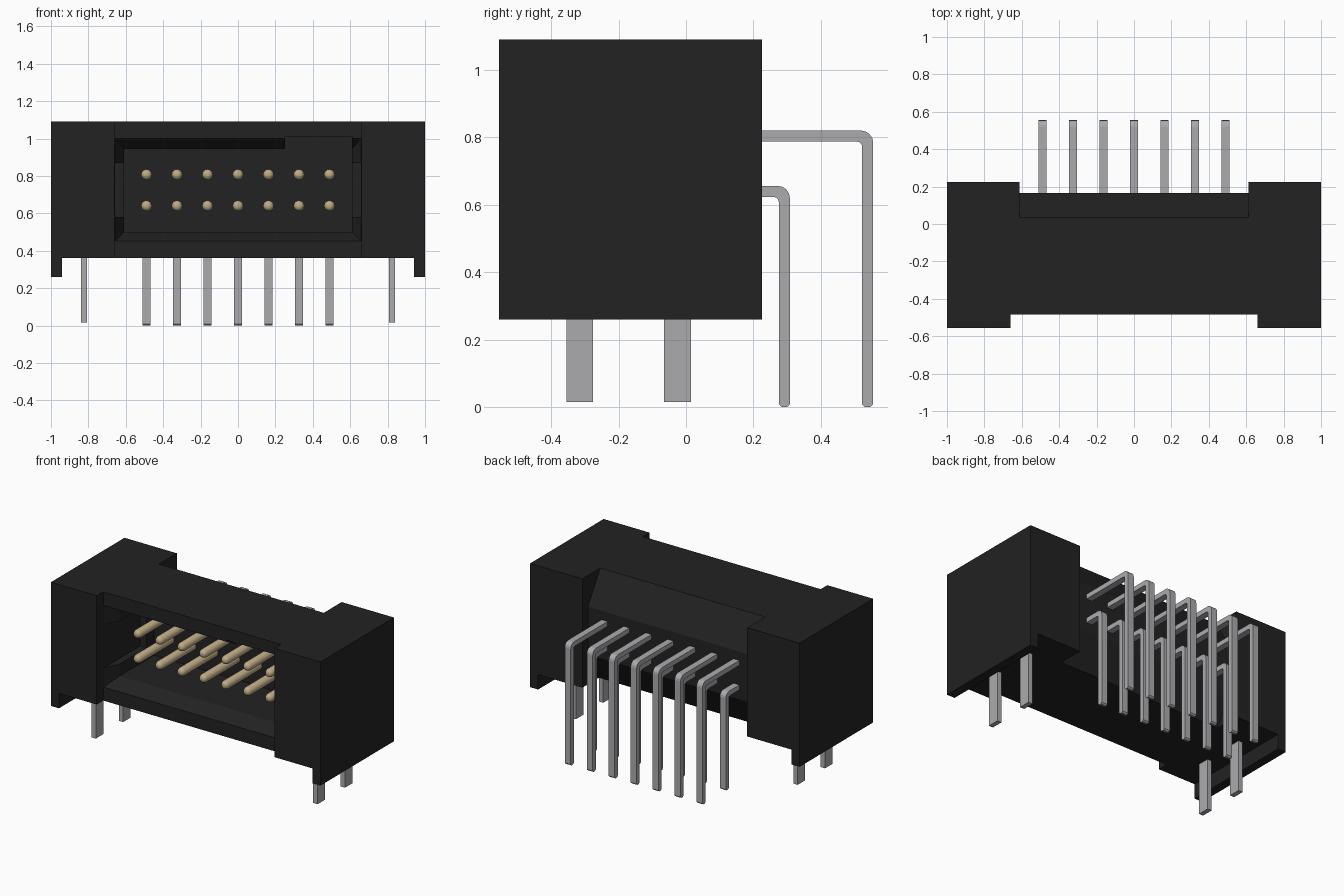
import bpy, bmesh, math

if "Cube" in bpy.data.objects:
    bpy.data.objects.remove(bpy.data.objects["Cube"])


def material(name, rgb):
    m = bpy.data.materials.new(name)
    m.diffuse_color = (*rgb, 1)
    m.use_nodes = True
    m.node_tree.nodes["Principled BSDF"].inputs["Base Color"].default_value = m.diffuse_color
    return m


BLACK = material("black plastic", (0.016, 0.016, 0.016))
GREY = material("tin grey", (0.41, 0.41, 0.43))
GOLD = material("pale gold", (0.52, 0.41, 0.24))


def loft(name, sections, mat):
    """Skin a closed solid over a list of equal-length point loops."""
    bm = bmesh.new()
    rings = [[bm.verts.new(p) for p in s] for s in sections]
    n = len(rings[0])
    for a, b in zip(rings, rings[1:]):
        for i in range(n):
            j = (i + 1) % n
            bm.faces.new((a[i], a[j], b[j], b[i]))
    bm.faces.new(rings[0])
    bm.faces.new(rings[-1])
    bmesh.ops.recalc_face_normals(bm, faces=bm.faces)
    me = bpy.data.meshes.new(name)
    bm.to_mesh(me)
    bm.free()
    me.materials.append(mat)
    ob = bpy.data.objects.new(name, me)
    bpy.context.collection.objects.link(ob)
    return ob


def prism_x(name, yz, x0, x1, mat):
    return loft(name, [[(x, y, z) for y, z in yz] for x in (x0, x1)], mat)


def rect(y, hx, z0, z1):
    return [(-hx, y, z0), (hx, y, z0), (hx, y, z1), (-hx, y, z1)]


def box(name, x0, x1, y0, y1, z0, z1, mat):
    return prism_x(name, [(y0, z0), (y1, z0), (y1, z1), (y0, z1)], x0, x1, mat)


def cut(target, cutter):
    mod = target.modifiers.new("cut", 'BOOLEAN')
    mod.operation = 'DIFFERENCE'
    mod.solver = 'EXACT'
    mod.object = cutter
    bpy.context.view_layer.objects.active = target
    bpy.ops.object.modifier_apply(modifier=mod.name)
    bpy.data.objects.remove(cutter)


# Housing: block with standoff ridges along both ends
outline = [(-1, .26), (-.94, .26), (-.94, .36), (.94, .36),
           (.94, .26), (1, .26), (1, 1.09), (-1, 1.09)]
housing = loft("housing", [[(x, y, z) for x, z in outline] for y in (-.555, .225)], BLACK)

# Shallow recess across the front
cut(housing, box("front_recess", -.66, .66, -.7, -.485, .1, 1.3, BLACK))

# Rear recess with sloped upper and lower faces
rear = [(.3, 1.2), (-.033, 1.2), (.165, .88), (.165, .56), (.0155, .3), (.3, .3)]
cut(housing, prism_x("rear_recess", rear, -.612, .612, BLACK))

# Socket cavity with chamfered mouth
cut(housing, loft("cavity", [rect(-.487, .658, .45, 1.0), rect(-.385, .61, .5, .945),
                             rect(-.02, .61, .5, .945)], BLACK))
# Latch slots at both ends and a raised key pocket in the ceiling
cut(housing, box("latch_slot", -.657, .657, -.488, -.1, .58, .87, BLACK))
cut(housing, box("key_pocket", .25, .609, -.489, -.021, .8, 1.01, BLACK))


def bent_lead(y0, z_top, y_out, t=.033, r=.036):
    """Side profile of a right-angle lead: flat run, bend, then down to z=0."""
    ri = r - t * .65
    cy, cz = y_out - r, z_top - r
    iy, iz = y_out - t - ri, z_top - t - ri
    arc = [math.radians(a) for a in (90, 67.5, 45, 22.5, 0)]
    pts = [(y0, z_top)]
    pts += [(cy + r * math.cos(a), cz + r * math.sin(a)) for a in arc]
    c = .009
    pts += [(y_out, c), (y_out - c, 0), (y_out - t + c, 0), (y_out - t, c)]
    pts += [(iy + ri * math.cos(a), iz + ri * math.sin(a)) for a in reversed(arc)]
    pts += [(y0, z_top - t)]
    return pts


# Seven columns of two contacts: round mating pin in front, bent lead behind
for col in range(7):
    x = (col - 3) * .163
    for row, z_pin, z_top, y_out in (("lower", .64, .656, .308), ("upper", .807, .82, .555)):
        prism_x(f"{row}_lead_{col}", bent_lead(.1, z_top, y_out), x - .022, x + .022, GREY)
        rings = []
        for y, r in ((-.385, .012), (-.378, .022), (-.362, .029), (0, .029)):
            rings.append([(x + r * math.cos(k * math.pi / 8), y,
                           z_pin + r * math.sin(k * math.pi / 8)) for k in range(16)])
        pin = loft(f"{row}_pin_{col}", rings, GOLD)
        bpy.ops.object.select_all(action='DESELECT')
        pin.select_set(True)
        bpy.context.view_layer.objects.active = pin
        bpy.ops.object.shade_smooth_by_angle(angle=math.radians(50))

# Flat mounting pegs under both ends
for side in (-1, 1):
    for tag, y in (("front", -.315), ("rear", -.025)):
        x = side * .823
        box(f"{tag}_peg_{'left' if side < 0 else 'right'}",
            x - .016, x + .016, y - .04, y + .04, .016, .4, GREY)
